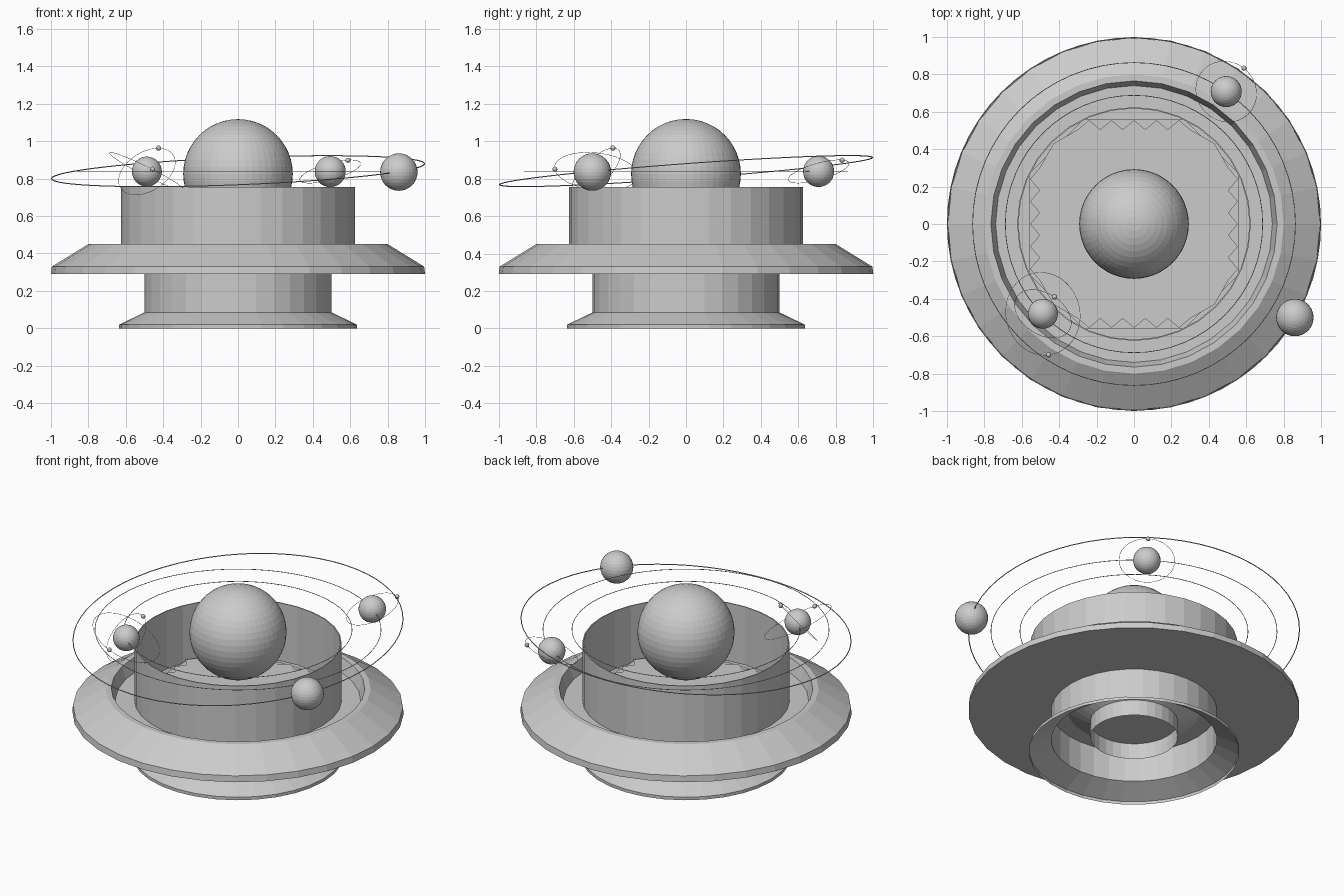
import bpy, bmesh, math
from mathutils import Vector

cube = bpy.data.objects.get("Cube")
if cube:
    bpy.data.objects.remove(cube, do_unlink=True)

grey = bpy.data.materials.new("light_grey")
grey.use_nodes = True
COLOUR = (0.6, 0.6, 0.6, 1)
grey.diffuse_color = COLOUR
grey.node_tree.nodes["Principled BSDF"].inputs["Base Color"].default_value = COLOUR


def finish(name, bm):
    mesh = bpy.data.meshes.new(name)
    bm.to_mesh(mesh)
    bm.free()
    mesh.materials.append(grey)
    obj = bpy.data.objects.new(name, mesh)
    bpy.context.collection.objects.link(obj)
    return obj


def lathe(name, profile, sides=32):
    """Turn a list of (radius, height) points around z; points run up the outside."""
    bm = bmesh.new()
    verts = [bm.verts.new((r, 0, z)) for r, z in profile]
    edges = [bm.edges.new(pair) for pair in zip(verts, verts[1:])]
    bmesh.ops.spin(bm, geom=verts + edges, axis=(0, 0, 1), cent=(0, 0, 0),
                   steps=sides, angle=math.tau)
    bmesh.ops.remove_doubles(bm, verts=bm.verts, dist=0.0005)
    bmesh.ops.recalc_face_normals(bm, faces=bm.faces)
    return finish(name, bm)


def sheet(name, points, z):
    bm = bmesh.new()
    bm.faces.new([bm.verts.new((x, y, z)) for x, y in points])
    return finish(name, bm)


def ball(name, centre, radius, segments=32):
    bm = bmesh.new()
    bmesh.ops.create_uvsphere(bm, u_segments=segments, v_segments=segments // 2, radius=radius)
    obj = finish(name, bm)
    obj.location = centre
    return obj


def ring(name, centre, radius, wire, normal=(0, 0, 1)):
    bpy.ops.mesh.primitive_torus_add(major_radius=radius, minor_radius=wire,
                                     major_segments=64, minor_segments=6)
    obj = bpy.context.object
    obj.name = name
    obj.data.materials.append(grey)
    obj.location = centre
    obj.rotation_mode = 'QUATERNION'
    obj.rotation_quaternion = Vector((0, 0, 1)).rotation_difference(Vector(normal))
    return obj


# Hollow pedestal with its flared foot
lathe("pedestal", [(0.635, 0), (0.635, 0.02), (0.5, 0.085), (0.5, 0.29)])

# Wide basin: flat underside, sloping rim and sunken channel
lathe("basin", [(0.4, 0.29), (1, 0.29), (0.995, 0.33), (0.8, 0.45), (0.765, 0.45),
                (0.74, 0.37), (0.6, 0.37)])

# Flared spout and plug inside the pedestal
lathe("under_spout", [(0.265, 0.105), (0.265, 0.21), (0.4, 0.29)])
lathe("spout_plug", [(0, 0.21), (0.265, 0.21)])

# Open drum above the basin
lathe("drum", [(0.625, 0.36), (0.625, 0.755), (0.618, 0.755), (0.618, 0.36)])
lathe("drum_floor", [(0, 0.365), (0.62, 0.365)])

# Squared floor sheet and the toothed sheet on top of it
square, toothed = [], []
for k in range(4):
    c, s = round(math.cos(k * math.pi / 2)), round(math.sin(k * math.pi / 2))
    turn = lambda x, y: (c * x - s * y, s * x + c * y)
    square += [turn(0.56, -0.27), turn(0.56, 0.27)]
    toothed += [turn(0.555 if i % 2 else 0.505, -0.3 + 0.06 * i) for i in range(11)]
    toothed.append(turn(0.43, 0.43))
sheet("floor_sheet", square, 0.385)
sheet("toothed_sheet", toothed, 0.4)

# Central sphere
ball("central_sphere", (0, 0, 0.825), 0.293, 48)

# Orbit rings
ring("outer_orbit", (0, 0, 0.84), 0.998, 0.003, (-0.04, -0.073, 1))
ring("middle_orbit", (0, 0, 0.84), 0.863, 0.002)
ring("inner_orbit", (0, 0, 0.84), 0.688, 0.002)

# Planets, each with (moon offset, ring normal) pairs
planets = {
    "outer_planet": ((0.86, -0.5, 0.835), 0.1, []),
    "middle_planet": ((0.493, 0.708, 0.838), 0.083,
                      [((0.095, 0.125, 0.06), (-0.28, -0.28, 1))]),
    "inner_planet": ((-0.487, -0.48, 0.838), 0.08,
                     [((0.03, -0.22, 0.012), (0.5, 0.12, 1)),
                      ((0.062, 0.09, 0.125), (-0.62, -0.95, 1))]),
}
for name, (centre, radius, moons) in planets.items():
    ball(name, centre, radius)
    for i, (offset, normal) in enumerate(moons):
        off = Vector(offset)
        ball(f"{name}_moon_{i + 1}", Vector(centre) + off, 0.014, 12)
        ring(f"{name}_moon_orbit_{i + 1}", centre, off.length, 0.0012, normal)
